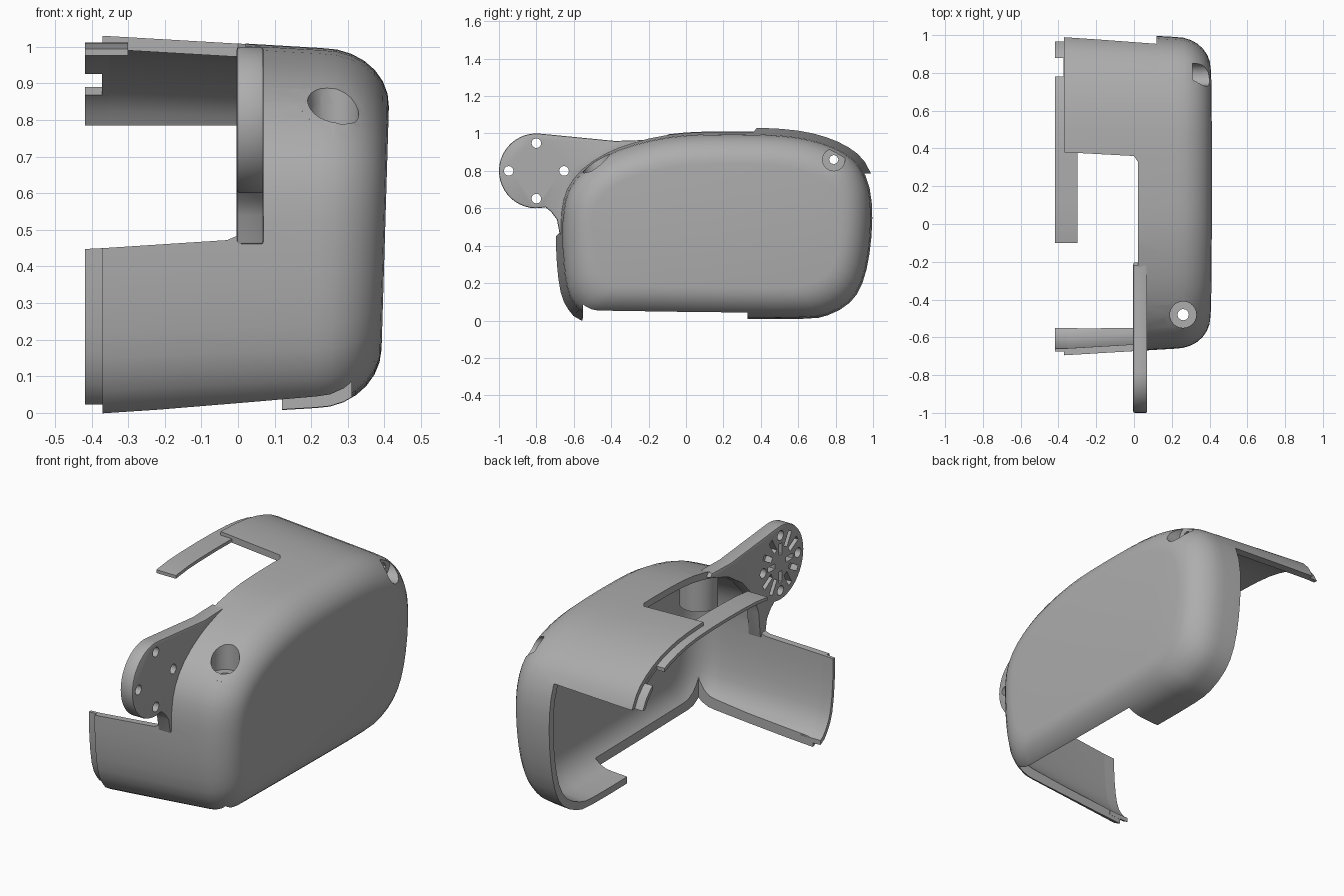
import bpy, bmesh, math
from mathutils import Vector

if "Cube" in bpy.data.objects:
    bpy.data.objects.remove(bpy.data.objects["Cube"], do_unlink=True)

grey = bpy.data.materials.new("plain_grey")
grey.use_nodes = True
COLOUR = (0.42, 0.42, 0.42, 1)
grey.diffuse_color = COLOUR
grey.node_tree.nodes["Principled BSDF"].inputs["Base Color"].default_value = COLOUR


def make_object(name, bm):
    bmesh.ops.recalc_face_normals(bm, faces=bm.faces)
    mesh = bpy.data.meshes.new(name)
    bm.to_mesh(mesh)
    bm.free()
    mesh.materials.append(grey)
    obj = bpy.data.objects.new(name, mesh)
    bpy.context.collection.objects.link(obj)
    return obj


def skin(name, rings):
    """Closed surface through a list of equal point rings, capped at both ends."""
    bm = bmesh.new()
    loops = [[bm.verts.new(p) for p in ring] for ring in rings]
    n = len(loops[0])
    for a, b in zip(loops, loops[1:]):
        for i in range(n):
            j = (i + 1) % n
            bm.faces.new((a[i], a[j], b[j], b[i]))
    bm.faces.new(loops[0])
    bm.faces.new(loops[-1])
    return make_object(name, bm)


def prism(name, poly, axis, lo, hi):
    place = {"x": lambda a, b, h: (h, a, b),
             "y": lambda a, b, h: (a, h, b),
             "z": lambda a, b, h: (a, b, h)}[axis]
    return skin(name, [[place(a, b, h) for a, b in poly] for h in (lo, hi)])


def rect(a0, a1, b0, b1):
    return [(a0, b0), (a1, b0), (a1, b1), (a0, b1)]


def circle(a, b, r, n=24):
    return [(a + r * math.cos(math.tau * i / n), b + r * math.sin(math.tau * i / n))
            for i in range(n)]


def bake(obj):
    graph = bpy.context.evaluated_depsgraph_get()
    obj.data = bpy.data.meshes.new_from_object(obj.evaluated_get(graph))
    obj.modifiers.clear()


def boolean(obj, cutters, operation="DIFFERENCE"):
    for cutter in cutters:
        mod = obj.modifiers.new("cut", "BOOLEAN")
        mod.operation = operation
        mod.solver = "EXACT"
        mod.object = cutter
        bake(obj)


def smooth(obj, angle=32):
    bpy.ops.object.select_all(action="DESELECT")
    obj.select_set(True)
    bpy.context.view_layer.objects.active = obj
    bpy.ops.object.shade_smooth_by_angle(angle=math.radians(angle))


# Side outline of the housing (y, z) at its open end
CONTROL = [(-.695, .45), (-.69, .3), (-.67, .15), (-.63, .06), (-.56, 0), (-.4, -.01),
           (.3, -.02), (.65, -.02), (.78, 0), (.9, .07), (.97, .18), (1.01, .35),
           (1.025, .55), (1.01, .72), (.955, .85), (.87, .925), (.75, .98), (.6, 1.015),
           (.4, 1.03), (.1, 1.03), (-.1, 1.015), (-.3, .97), (-.45, .91), (-.58, .82),
           (-.66, .71), (-.69, .59)]


def rounded(points):
    """One midpoint per span on a Catmull-Rom curve."""
    out, n = [], len(points)
    for i in range(n):
        a, b, c, d = (Vector(points[(i + k) % n]) for k in (-1, 0, 1, 2))
        out += [tuple(b), tuple((9 * (b + c) - a - d) / 16)]
    return out


PROFILE = rounded(CONTROL)
CY, CZ, HY, HZ = .165, .505, .86, .525


def ring(x, inset):
    pts = []
    for y, z in PROFILE:
        y = CY + (y - CY) * (1 - inset / HY)
        z = CZ + (z - CZ) * (1 - inset / HZ)
        pts.append((x + .03 * (z - .5) * max(0, x / .4), y, z))
    return pts


def wall(start, gap):
    """Drafted side wall with a rounded shoulder, moved inward by gap."""
    rings = [ring(start, gap), ring(.22, .035 + gap)]
    for i in range(1, 8):
        a = math.radians(90 * i / 7)
        rings.append(ring(.22 + (.182 - gap) * math.sin(a),
                          .035 + gap + .16 * (1 - math.cos(a))))
    return rings


THICK = .036
START = -.37
housing = skin("housing", wall(START, THICK)[::-1] + wall(START, 0))
hull = skin("hull_helper", wall(START, 0))

# Stepped lip along the ends of both flaps
lip = skin("flap_lip", [ring(-.3, .037), ring(-.418, .037), ring(-.418, .02),
                        ring(-.3, .02), ring(-.3, .037)])

# Openings that leave only the two flaps and the body rim
openings = [
    prism("cut_middle", [(-1, -.56), (.02, -.55), (.02, .33), (0, .36), (-.37, .38), (-1, .41)],
          "z", -1, 2),
    prism("cut_front", [(-1, .42), (-.37, .45), (-.03, .472), (0, .485), (.02, .52),
                        (.02, 2), (-1, 2)], "y", -2, -.1),
    prism("cut_back", rect(-1, .12, -1, .785), "y", .2, 2),
    prism("cut_floor", rect(-1, .31, -.55, .33), "z", -1, .35),
]
lip_gap = prism("cut_lip_gap", rect(-1, -.372, .78, .88), "z", .5, 2)

# Screw wells with stepped holes
wells = [
    prism("cut_front_well", circle(.26, -.48, .07), "z", .75, 2),
    prism("cut_front_hole", circle(.26, -.48, .03, 12), "z", .4, 2),
    prism("cut_back_well", circle(.79, .86, .06), "x", .31, 2),
    prism("cut_back_hole", circle(.79, .86, .025, 8), "x", .05, 2),
]
boolean(housing, openings + wells)
boolean(lip, openings + [lip_gap])

front_boss = prism("front_screw_boss", circle(.26, -.48, .095), "z", .63, 1.2)
back_boss = prism("back_screw_boss", circle(.79, .86, .08), "x", .13, .6)
for boss in (front_boss, back_boss):
    boolean(boss, [hull], "INTERSECT")
    boolean(boss, wells)

# Pivot arm: round head blending into the body rim
HEAD_Y, HEAD_Z, HEAD_R = -.8, .8, .2
arc = [(HEAD_Y + HEAD_R * math.cos(math.radians(a)), HEAD_Z + HEAD_R * math.sin(math.radians(a)))
       for a in range(84, 286, 8)]
tail = [(-.72, .58), (-.69, .54), (-.675, .46), (-.63, .46), (-.615, .6), (-.57, .71),
        (-.48, .81), (-.36, .89), (-.2, .945), (-.22, .965), (-.38, .96)]
arm = prism("pivot_arm", arc + tail, "x", -.004, .07)
bevel = arm.modifiers.new("soft_edge", "BEVEL")
bevel.width = .008
bevel.segments = 2
bevel.limit_method = "ANGLE"
bevel.angle_limit = math.radians(60)
bake(arm)

arm_cuts = []
for k in range(4):
    a = math.radians(90 * k)
    arm_cuts.append(prism("cut_pin_hole", circle(HEAD_Y + .148 * math.cos(a),
                    HEAD_Z + .148 * math.sin(a), .026, 12), "x", -.5, .5))
# Blind slots in the inner face of the head
for k in range(12):
    a = math.radians(30 * k)
    inner, outer = (.045, .105) if k % 3 == 0 else (.085, .165)
    u = Vector((math.cos(a), math.sin(a)))
    v = Vector((-u.y, u.x)) * .014
    c = Vector((HEAD_Y, HEAD_Z))
    slot = [c + u * inner - v, c + u * outer - v, c + u * outer + v, c + u * inner + v]
    arm_cuts.append(prism("cut_slot", [tuple(p) for p in slot], "x", -.5, .035))
boolean(arm, arm_cuts)

for part in (housing, lip, front_boss, back_boss, arm):
    smooth(part)

# Remove the cutters
for helper in openings + wells + arm_cuts + [lip_gap, hull]:
    bpy.data.objects.remove(helper, do_unlink=True)
